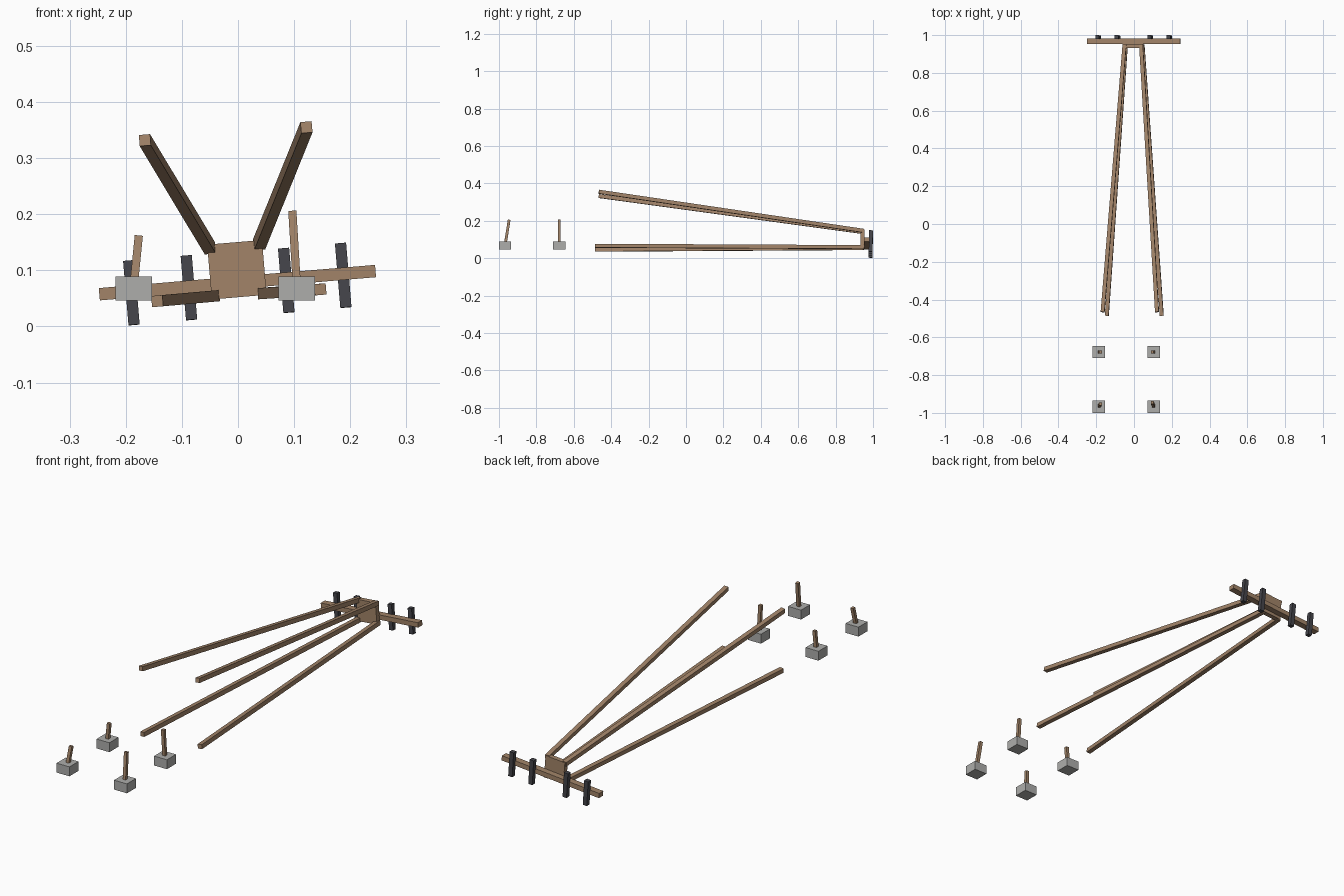
import bpy, bmesh
from math import radians
from mathutils import Matrix, Vector

if "Cube" in bpy.data.objects:
    bpy.data.objects.remove(bpy.data.objects["Cube"])

TILT = radians(4.8)  # roll of the whole frame seen from the front


def material(name, rgb):
    m = bpy.data.materials.new(name)
    m.diffuse_color = (*rgb, 1)
    m.use_nodes = True
    m.node_tree.nodes["Principled BSDF"].inputs["Base Color"].default_value = m.diffuse_color
    return m


WOOD = material("wood", (0.36, 0.23, 0.14))
DARK = material("dark", (0.06, 0.06, 0.07))
STONE = material("stone", (0.42, 0.42, 0.41))


def box(name, size, matrix, mat):
    bm = bmesh.new()
    bmesh.ops.create_cube(bm, size=1, matrix=matrix @ Matrix.Diagonal((*size, 1)))
    mesh = bpy.data.meshes.new(name)
    bm.to_mesh(mesh)
    bm.free()
    mesh.materials.append(mat)
    obj = bpy.data.objects.new(name, mesh)
    bpy.context.collection.objects.link(obj)
    return obj


def tilted(loc, lean=0.0):
    return (Matrix.Translation(loc) @ Matrix.Rotation(-TILT, 4, 'Y')
            @ Matrix.Rotation(lean, 4, 'X'))


def beam(name, a, b, width, up, mat):
    # square bar from a to b, one pair of faces turned towards up
    a, b = Vector(a), Vector(b)
    axis = (b - a).normalized()
    side = axis.cross(Vector(up)).normalized()
    top = side.cross(axis)
    m = Matrix((side, axis, top)).transposed().to_4x4()
    m.translation = (a + b) / 2
    return box(name, (width, (b - a).length, width), m, mat)


# end plate and crossbar
box("end_plate", (0.098, 0.022, 0.098), tilted((-0.002, 0.943, 0.101)), WOOD)
box("crossbar", (0.494, 0.03, 0.022), tilted((-0.001, 0.967, 0.078)), WOOD)

# dark pegs behind the crossbar
for i, (x, z) in enumerate([(-0.19, 0.060), (-0.0875, 0.069), (0.086, 0.082), (0.1875, 0.091)]):
    box(f"peg_{i + 1}", (0.02, 0.02, 0.115), tilted((x, 0.988, z), radians(-1.5)), DARK)

# four long splayed poles
poles = {
    "upper_left_pole": ((-0.166, -0.466, 0.332), (-0.050, 0.95, 0.139)),
    "upper_right_pole": ((0.122, -0.466, 0.355), (0.0375, 0.95, 0.146)),
    "lower_left_pole": ((-0.144, -0.486, 0.045), (-0.043, 0.95, 0.054)),
    "lower_right_pole": ((0.147, -0.486, 0.066), (0.045, 0.95, 0.059)),
}
for name, (a, b) in poles.items():
    beam(name, a, b, 0.02, (-0.084, 0, 1), WOOD)

# four stone blocks, each with a short stick
for row, y, lean in (("front", -0.967, 0.16), ("back", -0.678, 0.0)):
    for side, x, dx, top in (("left", -0.186, 0.1, 0.161), ("right", 0.105, -0.06, 0.205)):
        box(f"{row}_{side}_block", (0.065, 0.065, 0.043), Matrix.Translation((x, y, 0.0675)), STONE)
        h = top - 0.07
        beam(f"{row}_{side}_stick", (x, y, 0.07), (x + dx * h, y + lean * h, top),
             0.0145, (0, 1, 0), WOOD)
